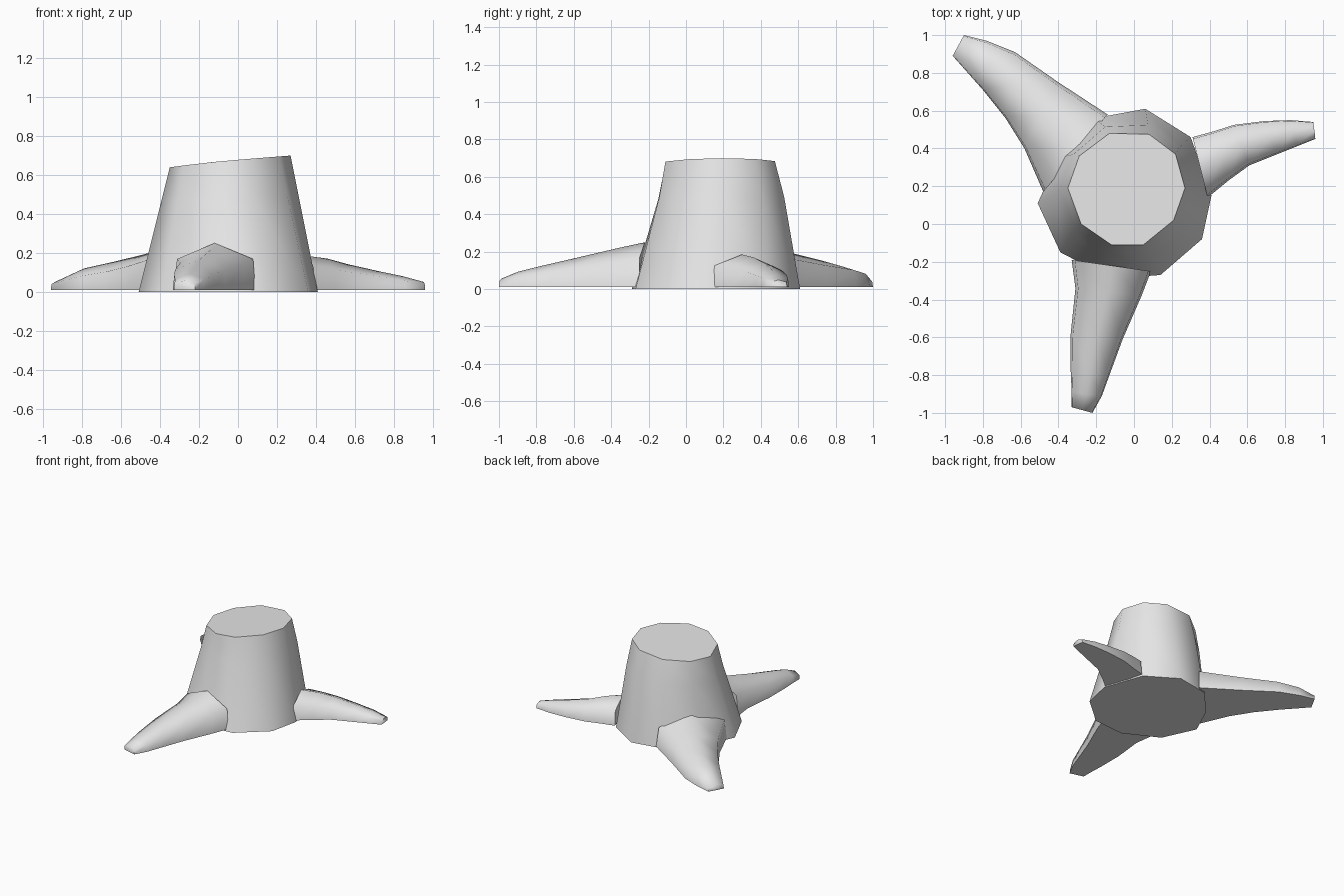
import bpy
import bmesh
import math
from mathutils import Vector

cube = bpy.data.objects.get("Cube")
if cube:
    bpy.data.objects.remove(cube, do_unlink=True)

grey = bpy.data.materials.new("plain_grey")
grey.use_nodes = True
colour = (0.8, 0.8, 0.8, 1)
grey.diffuse_color = colour
grey.node_tree.nodes["Principled BSDF"].inputs["Base Color"].default_value = colour


def loft(name, rings, smooth_angle):
    """Skin a series of equal-length rings and cap both ends."""
    bm = bmesh.new()
    loops = [[bm.verts.new(p) for p in ring] for ring in rings]
    for a, b in zip(loops, loops[1:]):
        for i in range(len(a)):
            j = (i + 1) % len(a)
            bm.faces.new((a[i], a[j], b[j], b[i]))
    bm.faces.new(loops[0])
    bm.faces.new(loops[-1])
    bmesh.ops.recalc_face_normals(bm, faces=bm.faces)
    mesh = bpy.data.meshes.new(name)
    bm.to_mesh(mesh)
    bm.free()
    mesh.materials.append(grey)
    obj = bpy.data.objects.new(name, mesh)
    bpy.context.collection.objects.link(obj)
    bpy.ops.object.select_all(action="DESELECT")
    obj.select_set(True)
    bpy.context.view_layer.objects.active = obj
    bpy.ops.object.shade_smooth_by_angle(angle=math.radians(smooth_angle))


# Trunk: uneven ten-sided taper with a slanted cut top
base = [(-.51, .11), (-.40, .35), (-.21, .56), (.06, .61), (.30, .46),
        (.41, .15), (.36, -.08), (.14, -.27), (-.12, -.29), (-.39, -.15)]
cut = [(-.35, .19), (-.29, .36), (-.13, .48), (.08, .475), (.22, .37),
       (.27, .19), (.21, .02), (.05, -.11), (-.12, -.11), (-.28, 0)]


def cut_height(x):
    return 0.678 + 0.08 * x - 0.09 * min(x, 0) ** 2


bottom = [Vector((x, y, 0)) for x, y in base]
top = [Vector((x, y, cut_height(x))) for x, y in cut]
middle = [a.lerp(b, 0.72) + Vector((0, 0.012, 0)) for a, b in zip(bottom, top)]
loft("trunk", [bottom, middle, top], 55)


# Roots: five-sided tapering arms, flat underneath
def root(name, stations, ridge=0.5):
    """Each station is left x, left y, right x, right y and ridge height."""
    rings = []
    for lx, ly, rx, ry, h in stations:
        left, right = Vector((lx, ly, 0.01)), Vector((rx, ry, 0.01))
        rings.append([left + (right - left) * t + Vector((0, 0, z * (h - 0.01)))
                      for t, z in ((0, 0), (0.04, .66), (ridge, 1), (.97, .66), (1, 0))])
    loft(name, rings, 75)


root("front_root", [
    (-.33, -.19, .09, -.25, .25), (-.31, -.34, .04, -.38, .22),
    (-.335, -.58, -.06, -.61, .165), (-.335, -.78, -.13, -.80, .12),
    (-.33, -.89, -.17, -.91, .092), (-.33, -.97, -.22, -1, .057)])
root("back_root", [
    (-.14, .58, -.48, .17, .24), (-.40, .75, -.58, .40, .19),
    (-.63, .91, -.68, .56, .15), (-.78, .97, -.80, .71, .12),
    (-.90, 1, -.96, .89, .055)])
root("side_root", [
    (.39, .14, .31, .46, .185), (.50, .23, .42, .49, .17),
    (.61, .31, .53, .525, .14), (.76, .37, .69, .545, .105),
    (.86, .41, .83, .55, .08), (.96, .45, .95, .54, .05)])
